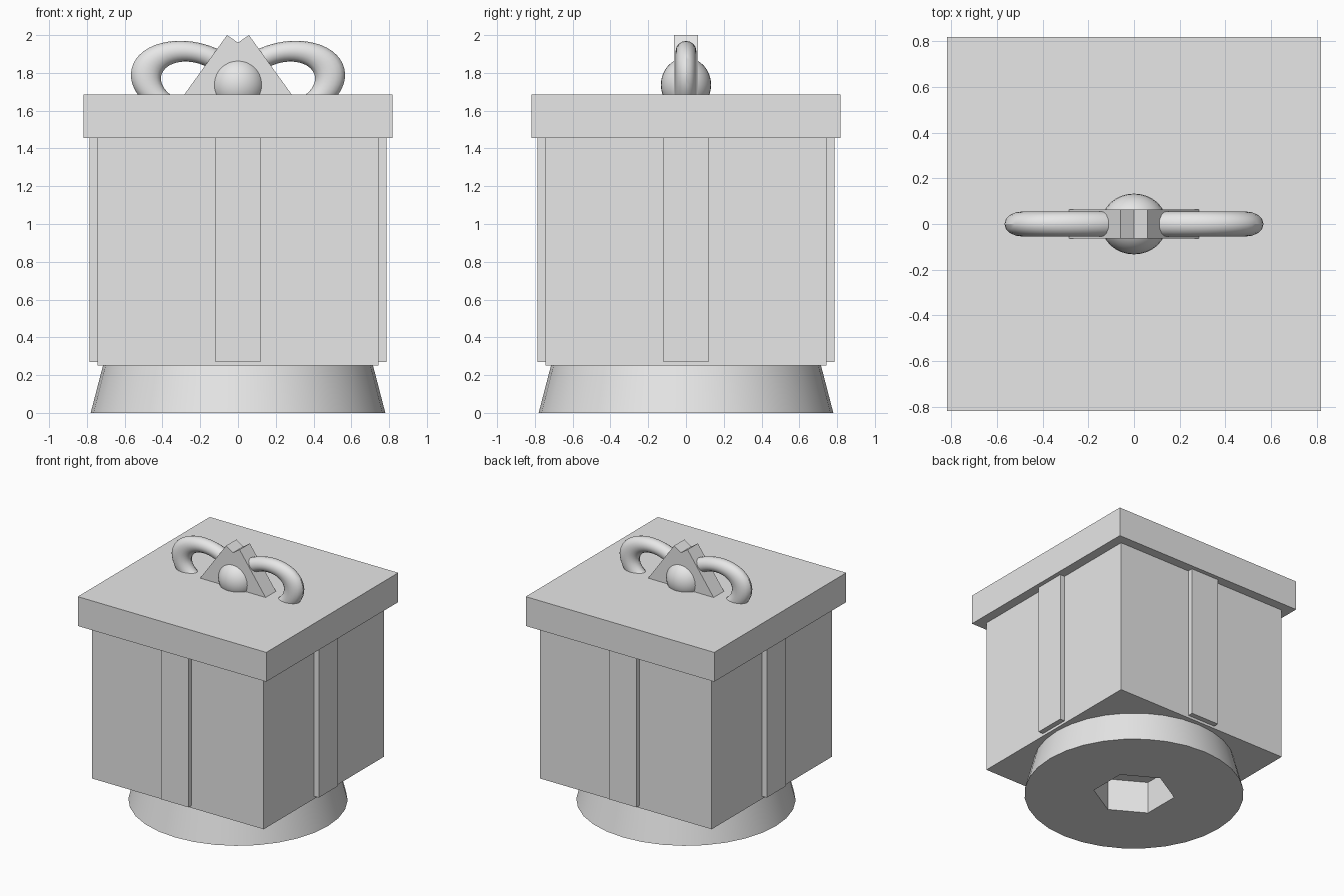
import bpy
import bmesh
from math import radians
from mathutils import Matrix

default = bpy.data.objects.get("Cube")
if default:
    bpy.data.objects.remove(default, do_unlink=True)

GREY = (0.8, 0.8, 0.8, 1.0)
grey = bpy.data.materials.new("plain grey")
grey.use_nodes = True
grey.diffuse_color = GREY
grey.node_tree.nodes["Principled BSDF"].inputs["Base Color"].default_value = GREY


def finish(name, smooth=False):
    obj = bpy.context.object
    obj.name = name
    obj.data.materials.append(grey)
    if smooth:
        bpy.ops.object.shade_smooth_by_angle(angle=radians(30))
    return obj


def box(name, half_x, half_y, z0, z1, x=0, y=0):
    bpy.ops.mesh.primitive_cube_add(size=2, location=(x, y, (z0 + z1) / 2))
    bpy.context.object.scale = (half_x, half_y, (z1 - z0) / 2)
    bpy.ops.object.transform_apply(location=False)
    return finish(name)


# Tapered round foot with a hexagonal socket cut up to the box
bpy.ops.mesh.primitive_cylinder_add(vertices=6, radius=0.29, depth=1)
cutter = bpy.context.object
cutter.name = "socket_cutter"
cutter.hide_render = True
bpy.ops.mesh.primitive_cone_add(vertices=32, radius1=0.78, radius2=0.715,
                                depth=0.25, location=(0, 0, 0.125))
foot = bpy.context.object
cut = foot.modifiers.new("socket", "BOOLEAN")
cut.object = cutter
cut.operation = "DIFFERENCE"
cut.solver = "EXACT"
bpy.ops.object.modifier_apply(modifier=cut.name)
bpy.data.objects.remove(cutter, do_unlink=True)
finish("foot", smooth=True)

# Box and lid
box("box_body", 0.745, 0.745, 0.25, 1.46)
box("lid", 0.818, 0.818, 1.455, 1.685)

# One raised ribbon on each side
for side in (-1, 1):
    box("ribbon_x", 0.03, 0.12, 0.27, 1.46, x=side * 0.755)
    box("ribbon_y", 0.12, 0.03, 0.27, 1.46, y=side * 0.755)

# Notched wedge in the middle of the bow
half = [(0.288, 1.68), (0.058, 2.0)]
profile = half + [(0, 1.96)] + [(-x, z) for x, z in reversed(half)]
bm = bmesh.new()
face = bm.faces.new([bm.verts.new((x, -0.064, z)) for x, z in profile])
new = bmesh.ops.extrude_face_region(bm, geom=[face])["geom"]
bmesh.ops.translate(bm, vec=(0, 0.128, 0),
                    verts=[v for v in new if isinstance(v, bmesh.types.BMVert)])
bmesh.ops.recalc_face_normals(bm, faces=bm.faces)
mesh = bpy.data.meshes.new("bow_wedge")
bm.to_mesh(mesh)
bm.free()
wedge = bpy.data.objects.new("bow_wedge", mesh)
bpy.context.collection.objects.link(wedge)
mesh.materials.append(grey)

# Round knot
bpy.ops.mesh.primitive_uv_sphere_add(segments=32, ring_count=16, radius=1,
                                     location=(0, 0, 1.737))
bpy.context.object.scale = (0.144, 0.133, 0.144)
bpy.ops.object.transform_apply(location=False)
finish("bow_knot", smooth=True)

# Two tilted, stretched loops sunk into the lid
for name, side in (("left_loop", 1), ("right_loop", -1)):
    bpy.ops.mesh.primitive_torus_add(major_radius=0.165, minor_radius=0.055,
                                     major_segments=48, minor_segments=16)
    loop = bpy.context.object
    loop.data.transform(Matrix.Translation((side * 0.249, 0, 1.75))
                        @ Matrix.Rotation(radians(-12.8 * side), 4, "Y")
                        @ Matrix.Diagonal((1.466, 1, 0.97, 1))
                        @ Matrix.Rotation(radians(90), 4, "X"))
    finish(name, smooth=True)
